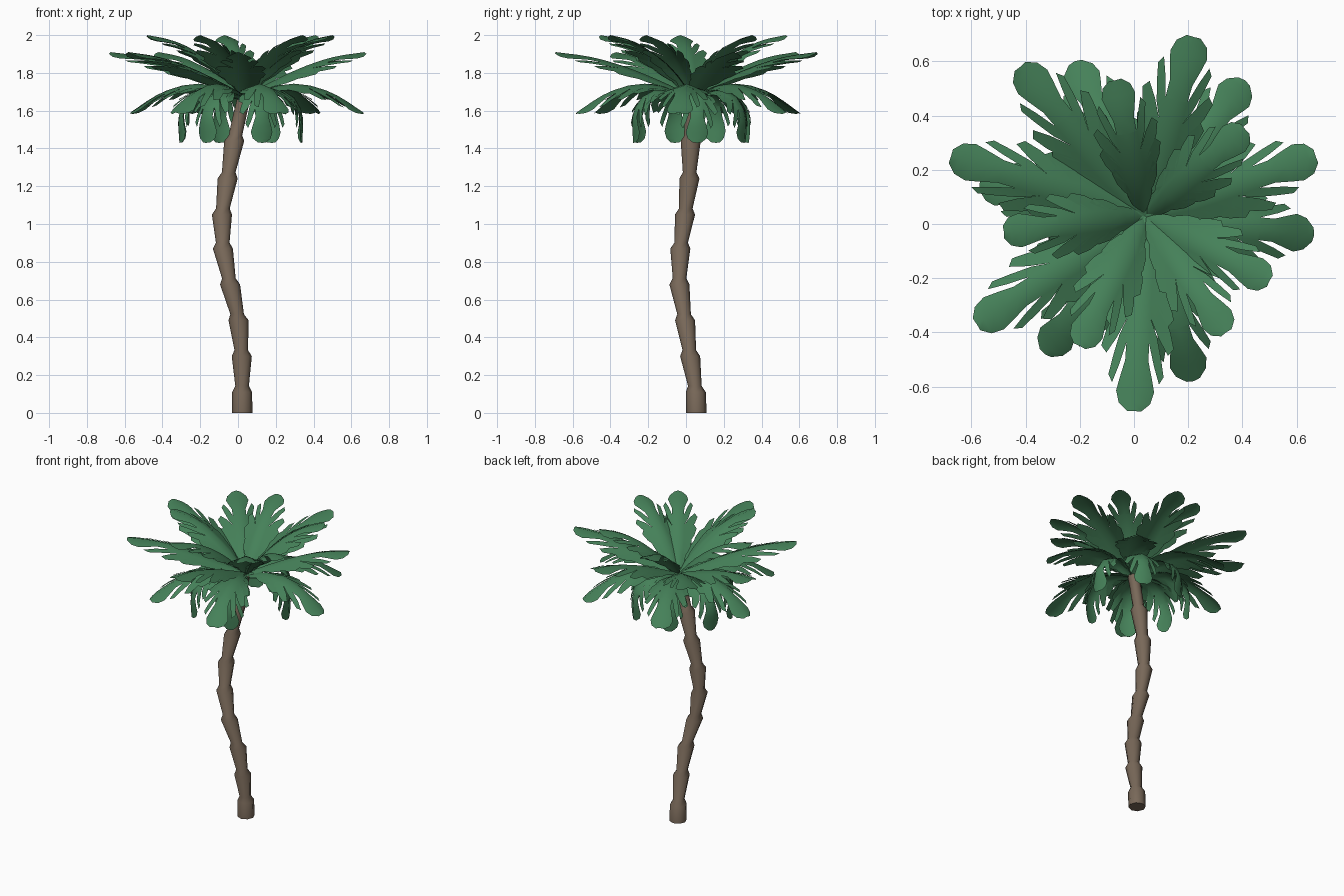
import bpy, bmesh, math
from mathutils import Vector

if "Cube" in bpy.data.objects:
    bpy.data.objects.remove(bpy.data.objects["Cube"])


def material(name, col):
    m = bpy.data.materials.new(name)
    m.diffuse_color = (*col, 1)
    m.use_nodes = True
    m.node_tree.nodes["Principled BSDF"].inputs["Base Color"].default_value = m.diffuse_color
    return m


bark = material("bark", (0.19, 0.14, 0.10))
green = material("leaf_green", (0.06, 0.22, 0.10))


def finish(name, bm, mat):
    me = bpy.data.meshes.new(name)
    bm.to_mesh(me)
    bm.free()
    me.materials.append(mat)
    ob = bpy.data.objects.new(name, me)
    bpy.context.collection.objects.link(ob)
    return ob


# Trunk: stacked flaring sections along a bent path of (x, y, z) joints
joints = [Vector(p) for p in (
    (.022, .055, 0), (.022, .052, .11), (.02, .022, .30), (.003, -.005, .49),
    (-.042, -.035, .68), (-.08, -.03, .87), (-.085, -.005, 1.05),
    (-.055, .018, 1.24), (-.02, .025, 1.44), (.015, .03, 1.60), (.03, .03, 1.66))]
rings = [(joints[0], .054)]
for i in range(1, len(joints)):
    a = joints[i]
    b = joints[min(i + 1, len(joints) - 1)]
    rings.append((a, .053 if i < 9 else .036))
    if i < 9:
        rings.append((a.lerp(b, .17), .036))
bm = bmesh.new()
N = 8
loops = [[bm.verts.new(c + Vector((r * math.cos(k * math.tau / N),
                                   r * math.sin(k * math.tau / N), 0)))
          for k in range(N)] for c, r in rings]
for a, b in zip(loops, loops[1:]):
    for k in range(N):
        bm.faces.new((a[k], a[(k + 1) % N], b[(k + 1) % N], b[k]))
bm.faces.new(loops[0][::-1])
bm.faces.new(loops[-1])
trunk = finish("trunk", bm, bark)
bpy.context.view_layer.objects.active = trunk
trunk.select_set(True)
bpy.ops.object.shade_smooth_by_angle(angle=math.radians(60))

# Frond lobes: root start, root end, tip position (fractions of length), half width
LOBES = ((.06, .17, .27, .055), (.17, .28, .40, .095), (.28, .40, .55, .128),
         (.40, .53, .70, .134), (.53, .66, .85, .102))
TIP = ((.66, .042), (.75, .043), (.84, .060), (.90, .070), (.96, .058), (1.0, .026))
CENTRE = Vector((.04, .03, 0))


def frond(bm, tip, profile, wide):
    """Cut leaf bent along a (distance, height) profile towards a tip (x, y)."""
    d = Vector((tip[0], tip[1], 0)) - CENTRE
    k = d.length / profile[-1][0]
    d.normalize()
    side = Vector((-d.y, d.x, 0))
    # Smooth the profile by corner cutting
    pts = [Vector((r * k, z)) for r, z in profile]
    for _ in range(2):
        new = [pts[0]]
        for a, b in zip(pts, pts[1:]):
            new += [a.lerp(b, .25), a.lerp(b, .75)]
        pts = new + [pts[-1]]
    total = sum((b - a).length for a, b in zip(pts, pts[1:]))

    def place(s, w, sg):
        rest = s * total
        for a, b in zip(pts, pts[1:]):
            seg = (b - a).length
            if rest <= seg or b is pts[-1]:
                break
            rest -= seg
        t = (b - a).normalized()
        p = a + t * rest
        nrm = Vector((-t.y, t.x))
        p = p - nrm * (.36 * w * wide)
        return CENTRE + d * p.x + side * (sg * w * wide) + Vector((0, 0, p.y))

    cache = {}

    def vert(s, w, sg):
        key = (round(s, 4), round(w * sg, 4))
        if key not in cache:
            cache[key] = bm.verts.new(place(s, w, sg))
        return cache[key]

    def quad(sg, *sw):
        vs = [vert(s, w, sg) for s, w in sw]
        bm.faces.new(vs if sg > 0 else vs[::-1])

    def web(s):
        return .014 + min(s, .3) * .093

    for sg in (1, -1):
        quad(sg, (0, 0), (.06, 0), (.06, web(.06)), (0, .014))
        for s0, s1, st, w in LOBES:
            A, B = (s0, web(s0)), (s1, web(s1))
            # Blunt lobe end: back corner, outer corner, inner corner
            T0, T1, T2 = (st - .115, w * .88), (st - .03, w), (st + .01, w * .85)
            M0 = ((s0 + T0[0]) / 2 - .012, (A[1] + T0[1]) / 2 + .004)
            M1 = ((s1 + T2[0]) / 2 + .012, (B[1] + T2[1]) / 2)
            quad(sg, (s0, 0), (s1, 0), B, A)
            quad(sg, A, B, M1, M0)
            quad(sg, M0, M1, T2, T0)
            quad(sg, T0, T2, T1)
        for a, b in zip(TIP, TIP[1:]):
            quad(sg, (a[0], 0), (b[0], 0), b, a)


# Four tiers of fronds: profile, width scale, tips
TIERS = {
    "top_fronds": (((0, 1.67), (.1, 1.79), (.25, 1.91), (.39, 1.975), (.53, 2.0)), .9,
                   ((.41, .35), (-.07, .53), (-.48, -.03), (-.20, -.45),
                    (.34, -.40), (.50, -.21))),
    "upper_fronds": (((0, 1.68), (.1, 1.73), (.3, 1.82), (.5, 1.885), (.7, 1.91)), 1,
                     ((.67, .25), (.22, .69), (-.42, .58), (-.675, .25),
                      (-.58, -.37), (0, -.69))),
    "lower_fronds": (((0, 1.66), (.14, 1.73), (.3, 1.75), (.48, 1.70), (.65, 1.59)), 1,
                     ((.665, -.04), (.41, .53), (-.22, .60), (-.57, .15),
                      (-.33, -.48), (.22, -.58))),
    "hanging_fronds": (((0, 1.65), (.12, 1.71), (.25, 1.71), (.34, 1.60), (.33, 1.43)), .85,
                       ((.34, .06), (.18, .31), (-.1, .33), (-.31, .16),
                        (-.31, -.06), (-.17, -.26), (.13, -.28))),
}
for name, (profile, wide, tips) in TIERS.items():
    bm = bmesh.new()
    for tip in tips:
        frond(bm, tip, profile, wide)
    ob = finish(name, bm, green)
    ob.data.shade_smooth()
